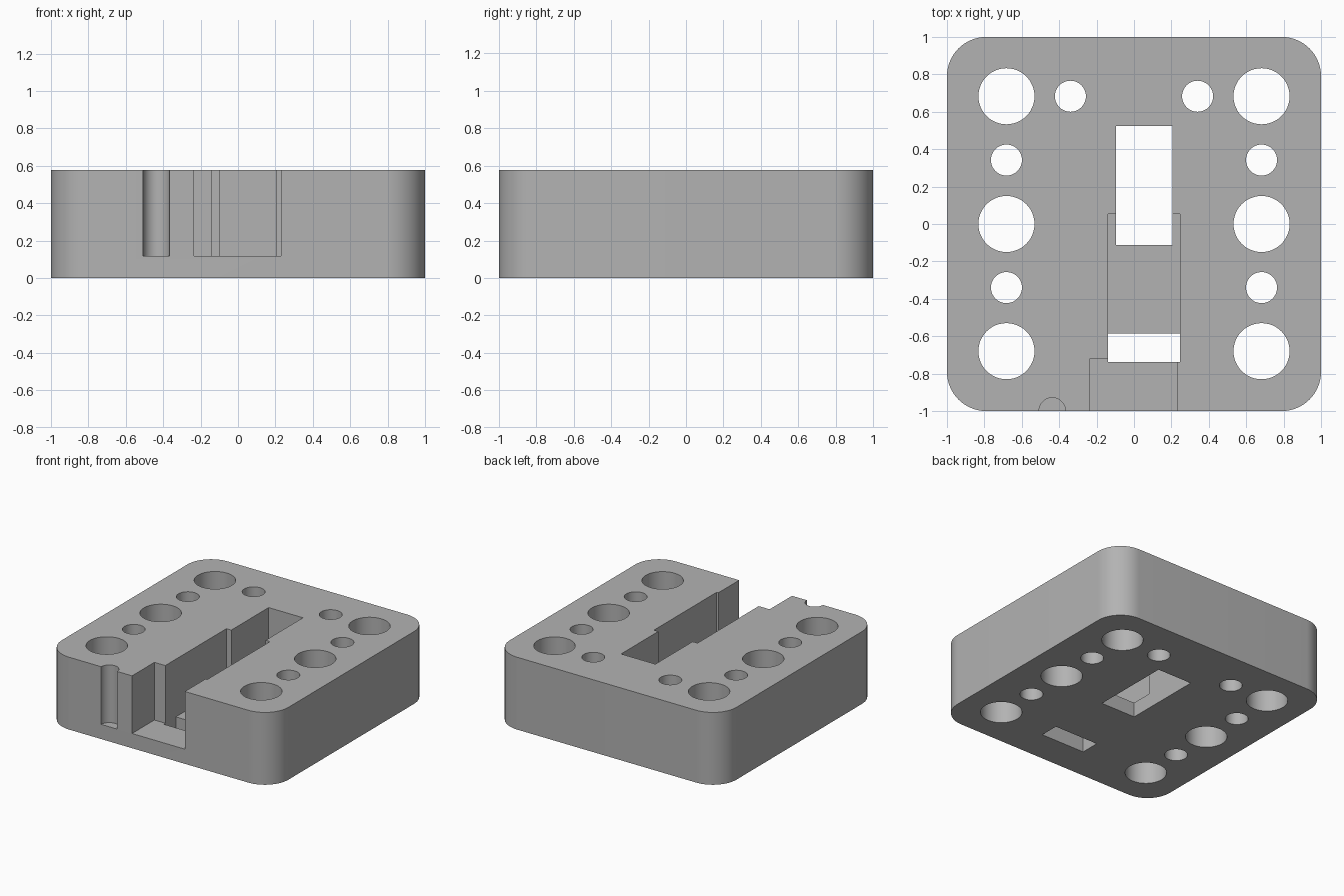
import bpy
import bmesh
from math import cos, sin, pi, radians

cube = bpy.data.objects.get("Cube")
if cube:
    bpy.data.objects.remove(cube, do_unlink=True)

HEIGHT, FLOOR, TOP, BELOW = 0.577, 0.117, 0.8, -0.2


def prism(name, outline, z0, z1):
    """Extrude a counter-clockwise outline from z0 to z1."""
    bm = bmesh.new()
    base = bm.faces.new([bm.verts.new((x, y, z0)) for x, y in outline])
    side = bmesh.ops.extrude_face_region(bm, geom=[base])
    moved = [v for v in side["geom"] if isinstance(v, bmesh.types.BMVert)]
    bmesh.ops.translate(bm, verts=moved, vec=(0, 0, z1 - z0))
    bmesh.ops.recalc_face_normals(bm, faces=bm.faces)
    mesh = bpy.data.meshes.new(name)
    bm.to_mesh(mesh)
    bm.free()
    obj = bpy.data.objects.new(name, mesh)
    bpy.context.collection.objects.link(obj)
    return obj


def arc(cx, cy, r, start, sweep, steps):
    return [(cx + r * cos(start + sweep * i / steps),
             cy + r * sin(start + sweep * i / steps)) for i in range(steps + 1)]


def cut(outline, z0):
    """Remove a vertical pocket that opens at the top of the block."""
    cutter = prism("cutter", outline, z0, TOP)
    cutter.hide_render = True
    mod = block.modifiers.new("cut", "BOOLEAN")
    mod.operation = "DIFFERENCE"
    mod.solver = "EXACT"
    mod.object = cutter
    bpy.context.view_layer.objects.active = block
    bpy.ops.object.modifier_apply(modifier=mod.name)
    bpy.data.objects.remove(cutter, do_unlink=True)


def rect(x0, x1, y0, y1):
    return [(x0, y0), (x1, y0), (x1, y1), (x0, y1)]


def circle(x, y, r):
    return arc(x, y, r, 0, 2 * pi, 48)[:-1]


# Rounded block
RADIUS = 0.21
c = 1 - RADIUS
outline = []
for i, (sx, sy) in enumerate([(1, 1), (-1, 1), (-1, -1), (1, -1)]):
    outline += arc(sx * c, sy * c, RADIUS, i * pi / 2, pi / 2, 16)
block = prism("holder_block", outline, 0, HEIGHT)

# Round holes right through, mirrored left and right
for side in (-1, 1):
    for y in (-0.68, 0, 0.683):
        cut(circle(side * 0.682, y, 0.15), BELOW)
    for x, y in ((0.682, -0.34), (0.682, 0.342), (0.34, 0.683)):
        cut(circle(side * x, y, 0.083), BELOW)

# Stepped central channel, open at the front
cut(rect(-0.235, 0.231, -1.2, -0.718), FLOOR)
cut(rect(-0.139, 0.246, -0.738, 0.053), FLOOR)

# Two rectangular openings through the floor
cut(rect(-0.139, 0.246, -0.738, -0.585), BELOW)
cut(rect(-0.096, 0.207, -0.113, 0.523), BELOW)

# Half-round groove in the front face
cut(circle(-0.437, -1, 0.071), FLOOR)

# Grey finish
grey = bpy.data.materials.new("grey")
grey.use_nodes = True
colour = (0.45, 0.45, 0.45, 1)
grey.diffuse_color = colour
grey.node_tree.nodes["Principled BSDF"].inputs["Base Color"].default_value = colour
block.data.materials.clear()
block.data.materials.append(grey)
for face in block.data.polygons:
    face.material_index = 0

bpy.ops.object.select_all(action="DESELECT")
block.select_set(True)
bpy.context.view_layer.objects.active = block
bpy.ops.object.shade_smooth_by_angle(angle=radians(30))
